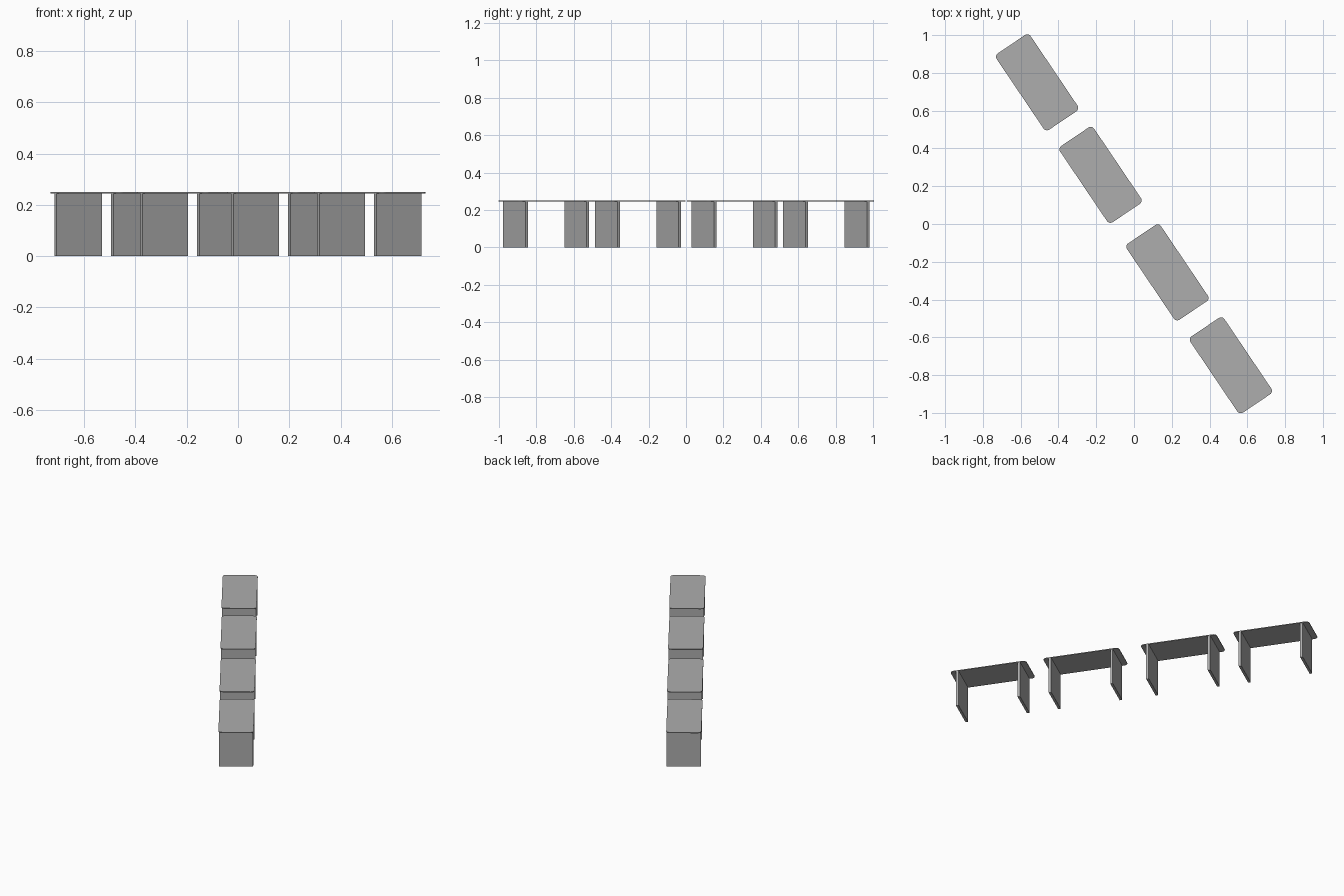
import bpy
import bmesh
from math import radians, sin, cos, pi
from mathutils import Matrix

cube = bpy.data.objects.get("Cube")
if cube:
    bpy.data.objects.remove(cube, do_unlink=True)

grey = bpy.data.materials.new("plain grey")
grey.use_nodes = True
COLOUR = (0.42, 0.42, 0.42, 1)
grey.diffuse_color = COLOUR
grey.node_tree.nodes["Principled BSDF"].inputs["Base Color"].default_value = COLOUR

HEIGHT = 0.25
TOP_THICK = 0.005
LENGTH, WIDTH, RADIUS = 0.487, 0.217, 0.022
LEG_THICK, LEG_WIDTH, LEG_OFFSET = 0.016, 0.213, 0.198
ANGLE = radians(-56)


def finish(bm, name, place):
    """Turn a bmesh into a placed, coloured object."""
    bmesh.ops.recalc_face_normals(bm, faces=bm.faces)
    mesh = bpy.data.meshes.new(name)
    bm.to_mesh(mesh)
    bm.free()
    mesh.materials.append(grey)
    obj = bpy.data.objects.new(name, mesh)
    obj.matrix_world = place
    bpy.context.collection.objects.link(obj)


def table_top(name, place):
    """Thin slab with rounded corners."""
    bm = bmesh.new()
    steps = 6
    ring = []
    for corner, (sx, sy) in enumerate([(1, 1), (-1, 1), (-1, -1), (1, -1)]):
        for i in range(steps + 1):
            a = (corner + i / steps) * pi / 2
            ring.append(bm.verts.new((sx * (LENGTH / 2 - RADIUS) + RADIUS * cos(a),
                                      sy * (WIDTH / 2 - RADIUS) + RADIUS * sin(a),
                                      HEIGHT - TOP_THICK)))
    face = bm.faces.new(ring)
    extruded = bmesh.ops.extrude_face_region(bm, geom=[face], use_keep_orig=True)
    moved = [g for g in extruded["geom"] if isinstance(g, bmesh.types.BMVert)]
    bmesh.ops.translate(bm, verts=moved, vec=(0, 0, TOP_THICK))
    finish(bm, name, place)


def panel_leg(name, place, side):
    """Upright panel across the width of the table."""
    tall = HEIGHT - TOP_THICK
    bm = bmesh.new()
    bmesh.ops.create_cube(bm, size=1, matrix=Matrix.Translation((side * LEG_OFFSET, 0, tall / 2))
                          @ Matrix.Diagonal((LEG_THICK, LEG_WIDTH, tall, 1)))
    finish(bm, name, place)


# Row of four identical tables
centres = [(-0.513, 0.75), (-0.177, 0.26), (0.177, -0.256), (0.513, -0.748)]
for number, (x, y) in enumerate(centres, 1):
    place = Matrix.Translation((x, y, 0)) @ Matrix.Rotation(ANGLE, 4, "Z")
    table_top(f"table_top_{number}", place)
    panel_leg(f"back_leg_{number}", place, -1)
    panel_leg(f"front_leg_{number}", place, 1)
